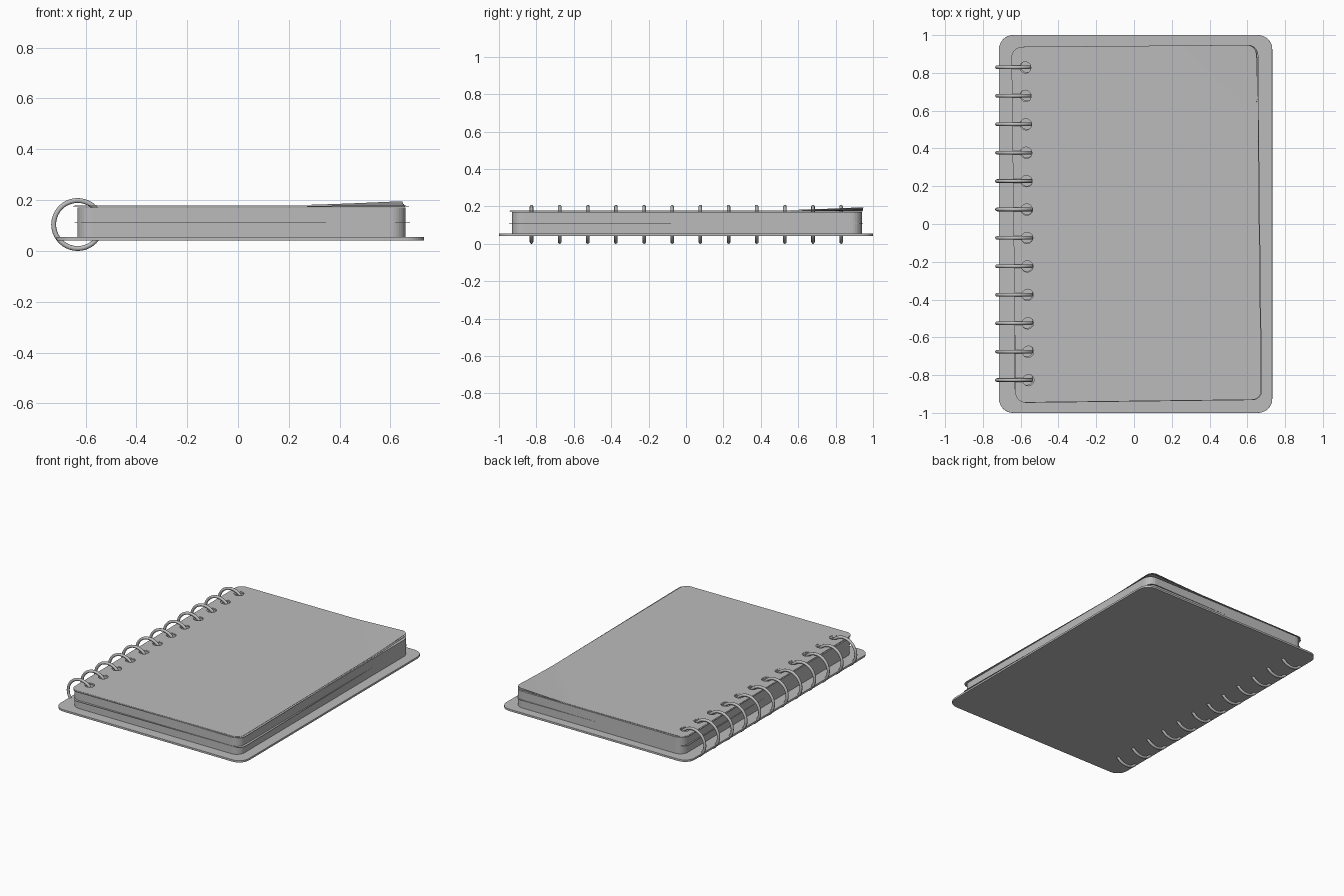
import bpy, bmesh
from math import sin, cos, pi
from mathutils import Matrix, Vector

old = bpy.data.objects.get("Cube")
if old:
    bpy.data.objects.remove(old, do_unlink=True)

grey = bpy.data.materials.new("neutral grey")
grey.use_nodes = True
grey.diffuse_color = (0.5, 0.5, 0.5, 1)
grey.node_tree.nodes["Principled BSDF"].inputs["Base Color"].default_value = (0.5, 0.5, 0.5, 1)

RING_X, RING_Z = -0.631, 0.104
RING_YS = [-0.826 + i * 0.1505 for i in range(12)]


def loop(bm, pts):
    verts = [bm.verts.new((x, y, 0)) for x, y in pts]
    for a, b in zip(verts, verts[1:] + verts[:1]):
        bm.edges.new((a, b))


def rounded(x0, x1, y0, y1, r, n=8):
    corners = [(x1 - r, y1 - r), (x0 + r, y1 - r), (x0 + r, y0 + r), (x1 - r, y0 + r)]
    return [(cx + r * cos((k + i / n) * pi / 2), cy + r * sin((k + i / n) * pi / 2))
            for k, (cx, cy) in enumerate(corners) for i in range(n + 1)]


def panel(name, bounds, r, z, thick, turn=0, hole=0, lift=0):
    """Rounded board with optional punched holes and a lifted back corner."""
    bm = bmesh.new()
    loop(bm, rounded(*bounds, r))
    if hole:
        for y in RING_YS:
            loop(bm, [(-0.567 + hole * cos(a * pi / 10), y + 0.005 + hole * sin(a * pi / 10))
                      for a in range(20)])
    bmesh.ops.triangle_fill(bm, use_beauty=True, edges=bm.edges[:], normal=(0, 0, 1))
    if lift:
        # Diagonal cuts let the corner curl gently
        normal = Vector((1, 1, 0)).normalized()
        start = Vector((0.66, 0.5, 0))
        for i in range(10):
            bmesh.ops.bisect_plane(bm, geom=bm.verts[:] + bm.edges[:] + bm.faces[:],
                                   plane_co=start + normal * i * 0.035, plane_no=normal)
        for v in bm.verts:
            d = max(0, (v.co - start).dot(normal)) / 0.28
            v.co.z += lift * d ** 1.3
    bmesh.ops.recalc_face_normals(bm, faces=bm.faces[:])
    if sum(f.normal.z for f in bm.faces) < 0:
        bmesh.ops.reverse_faces(bm, faces=bm.faces[:])
    bm.transform(Matrix.Translation((0, 0, z)) @ Matrix.Rotation(turn, 4, 'Z'))
    me = bpy.data.meshes.new(name)
    bm.to_mesh(me)
    bm.free()
    ob = bpy.data.objects.new(name, me)
    bpy.context.collection.objects.link(ob)
    me.materials.append(grey)
    solid = ob.modifiers.new("Thickness", 'SOLIDIFY')
    solid.thickness = thick
    solid.offset = -1
    return ob


# Back cover, with softened rim
cover = panel("back_cover", (-0.715, 0.732, -1, 1), 0.075, 0.055, 0.014)
bevel = cover.modifiers.new("Soft rim", 'BEVEL')
bevel.width = 0.003
bevel.segments = 2

# Page stack and the loose sheets that stick out of it
panel("page_block", (-0.632, 0.66, -0.93, 0.94), 0.06, 0.17, 0.115, hole=0.031)
panel("loose_middle_sheet", (-0.632, 0.667, -0.94, 0.94), 0.05, 0.111, 0.0015, turn=0.012)
panel("loose_upper_sheet", (-0.638, 0.663, -0.938, 0.94), 0.05, 0.175, 0.0015, turn=0.012,
      hole=0.031, lift=0.009)
panel("top_sheet", (-0.636, 0.655, -0.935, 0.943), 0.05, 0.18, 0.0015, turn=0.008,
      hole=0.031, lift=0.014)

# Binding rings
for i, y in enumerate(RING_YS):
    bpy.ops.mesh.primitive_torus_add(major_radius=0.0945, minor_radius=0.0095,
                                     major_segments=40, minor_segments=12,
                                     location=(RING_X, y, RING_Z), rotation=(pi / 2, 0, 0))
    ring = bpy.context.object
    ring.name = f"binding_ring_{i + 1}"
    ring.data.materials.append(grey)
    bpy.ops.object.shade_smooth()
